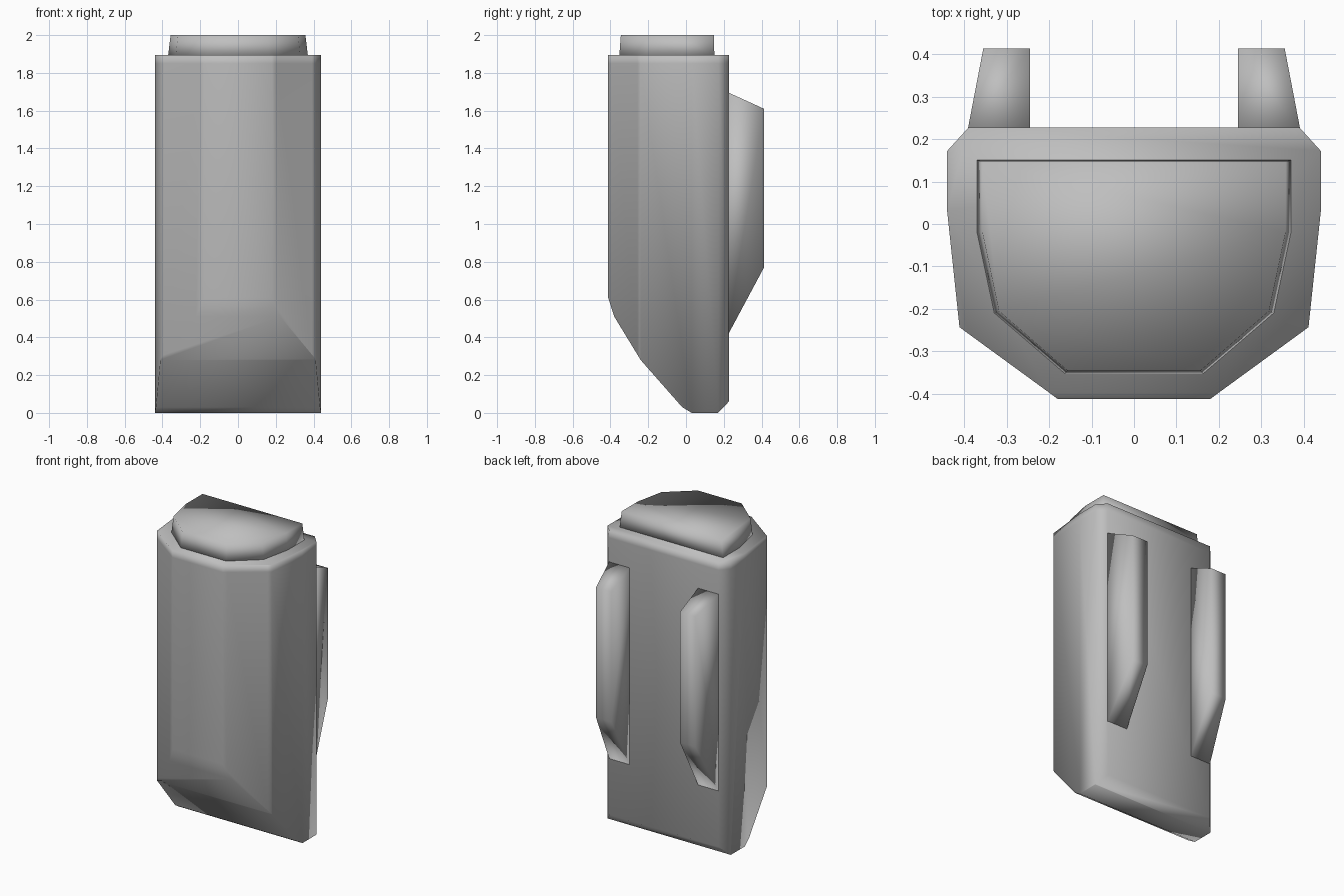
import bpy, bmesh
from mathutils import Vector

if "Cube" in bpy.data.objects:
    bpy.data.objects.remove(bpy.data.objects["Cube"])

grey = bpy.data.materials.new("plain grey")
grey.diffuse_color = (0.52, 0.52, 0.52, 1)
grey.use_nodes = True
grey.node_tree.nodes["Principled BSDF"].inputs["Base Color"].default_value = grey.diffuse_color


def finish(name, bm):
    bmesh.ops.recalc_face_normals(bm, faces=bm.faces)
    for f in bm.faces:
        f.smooth = True
    mesh = bpy.data.meshes.new(name)
    bm.to_mesh(mesh)
    bm.free()
    mesh.materials.append(grey)
    obj = bpy.data.objects.new(name, mesh)
    bpy.context.collection.objects.link(obj)
    return obj


def loft(rings):
    """Skin between closed rings of equal size and cap both ends."""
    bm = bmesh.new()
    rows = [[bm.verts.new(p) for p in ring] for ring in rings]
    n = len(rows[0])
    for a, b in zip(rows, rows[1:]):
        for i in range(n):
            j = (i + 1) % n
            bm.faces.new((a[i], a[j], b[j], b[i]))
    bm.faces.new(rows[0][::-1])
    bm.faces.new(rows[-1])
    return bm


def mirrored(half):
    return half + [(-x, y) for x, y in reversed(half)]


# Body: extruded outline with support points beside the front corners
half = [(0.39, 0.227), (0.44, 0.172), (0.44, 0.03), (0.411, -0.243),
        (0.392, -0.257), (0.20, -0.397), (0.18, -0.412)]
outline = mirrored(half)
body = loft([[(x, y, z) for x, y in outline] for z in (0, 1.85, 1.895)])

# Bottom: trim the body along the side profile
profile = [(-0.412, 0.61), (-0.38, 0.51), (-0.24, 0.28), (-0.02, 0.03),
           (0.03, 0.0), (0.17, 0.0), (0.227, 0.06)]
for (y0, z0), (y1, z1) in zip(profile, profile[1:]):
    if z0 == z1:
        continue
    cut = bmesh.ops.bisect_plane(
        body, geom=body.verts[:] + body.edges[:] + body.faces[:],
        plane_co=(0, y0, z0), plane_no=Vector((0, z1 - z0, y0 - y1)),
        clear_outer=True, dist=1e-5)
    edges = [e for e in body.edges if e.is_boundary]
    bmesh.ops.holes_fill(body, edges=edges, sides=0)
finish("body", body)

# Raised lid
lid = mirrored([(0.357, 0.147), (0.357, -0.02), (0.318, -0.205), (0.157, -0.345)])
finish("lid", loft([
    [(x * 1.04, y * 1.025, 1.88) for x, y in lid],
    [(x, y, 2.0) for x, y in lid]]))

# Back straps: taper towards the outside
for side, name in ((1, "right_strap"), (-1, "left_strap")):
    rings = []
    for y, outer, low, high in ((0.215, 0.393, 0.40, 1.70),
                                (0.413, 0.355, 0.77, 1.61)):
        rings.append([(side * 0.245, y, low), (side * outer, y, low),
                      (side * outer, y, high), (side * 0.245, y, high)])
    finish(name, loft(rings))
